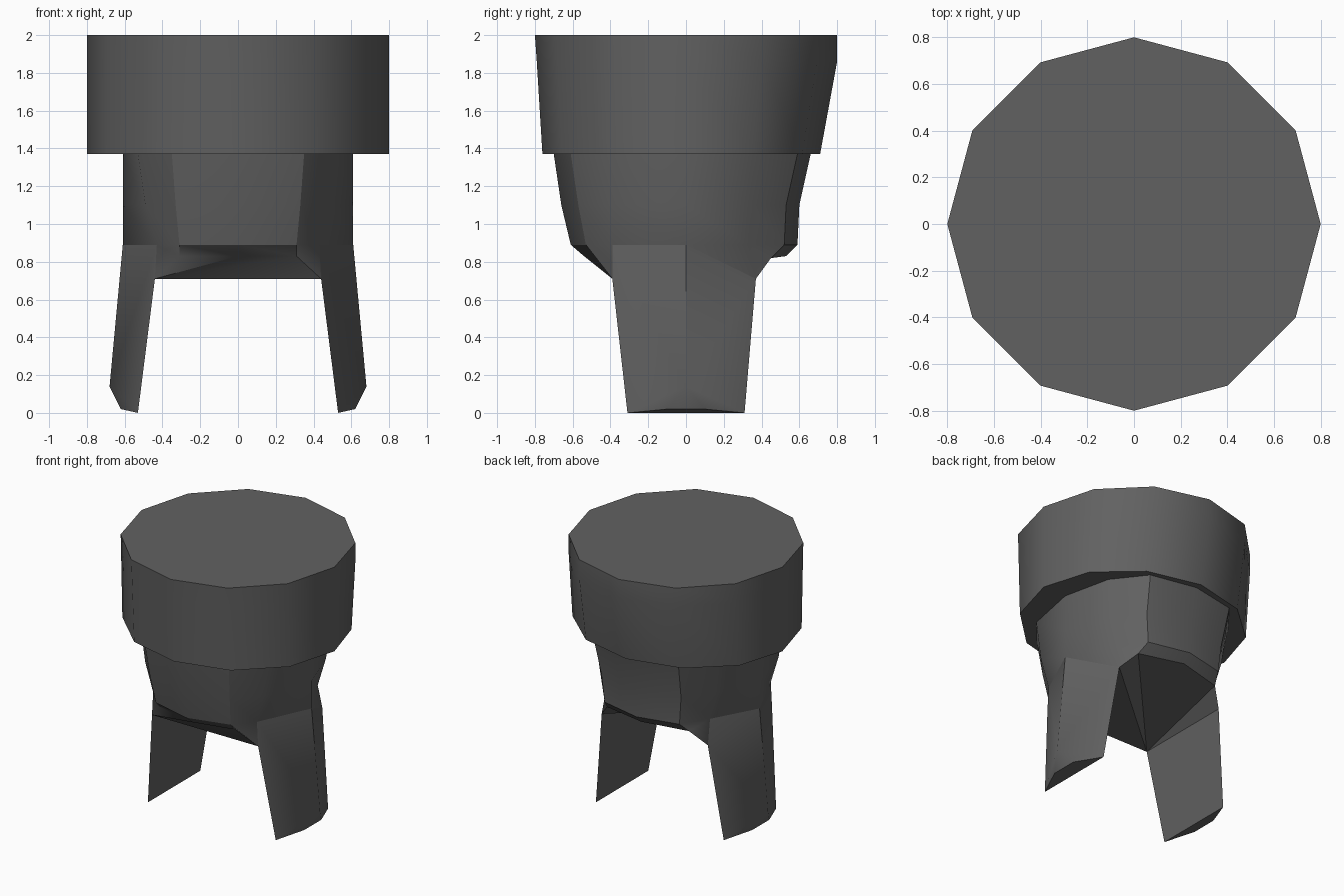
import bpy, bmesh, math

SIDES = 12

cube = bpy.data.objects.get("Cube")
if cube:
    bpy.data.objects.remove(cube, do_unlink=True)

grey = bpy.data.materials.new("dark_grey")
grey.use_nodes = True
colour = (0.12, 0.12, 0.12, 1)
grey.diffuse_color = colour
grey.node_tree.nodes["Principled BSDF"].inputs["Base Color"].default_value = colour


def finish(name, bm):
    """Turn a bmesh into a shaded object."""
    bmesh.ops.recalc_face_normals(bm, faces=bm.faces)
    mesh = bpy.data.meshes.new(name)
    bm.to_mesh(mesh)
    bm.free()
    mesh.materials.append(grey)
    obj = bpy.data.objects.new(name, mesh)
    bpy.context.collection.objects.link(obj)
    bpy.ops.object.select_all(action="DESELECT")
    obj.select_set(True)
    bpy.context.view_layer.objects.active = obj
    bpy.ops.object.shade_smooth_by_angle(angle=math.radians(32))
    return obj


def loft(bm, rings):
    """Skin a list of point rings and return the vertex rings."""
    rows = [[bm.verts.new(p) for p in ring] for ring in rings]
    for a, b in zip(rows, rows[1:]):
        for i in range(SIDES):
            j = (i + 1) % SIDES
            bm.faces.new((a[i], a[j], b[j], b[i]))
    return rows


def drum_ring(z, front, back):
    ring = []
    for i in range(SIDES):
        a = math.tau * i / SIDES
        y = math.sin(a)
        ring.append((0.8 * math.cos(a), y * (back if y > 0 else front), z))
    return ring


def body_ring(side, back, front):
    """Mirror a side point and three points per half into a full ring."""
    def half(points):
        return points + [(-x, y, z) for x, y, z in reversed(points[:-1])]
    sx, sy, sz = side
    return [side] + half(back) + [(-sx, sy, sz)] + half(front)[::-1]


# Wide drum on top, tapering slightly in depth
bm = bmesh.new()
rows = loft(bm, [drum_ring(2, 0.8, 0.8), drum_ring(1.86, 0.79, 0.8),
                 drum_ring(1.37, 0.76, 0.71)])
bm.faces.new(rows[0])
bm.faces.new(rows[-1])
finish("drum", bm)


# Body, flattened at the sides with a bevelled lower rim
def level(z, side, xs, back, front):
    return body_ring((side, 0, z), [(x, y, z) for x, y in zip(xs, back)],
                     [(x, -y, z) for x, y in zip(xs, front)])


lower_rim = body_ring((0.46, 0, 0.71),
                      [(0.44, 0.37, 0.71), (0.34, 0.45, 0.82), (0, 0.53, 0.83)],
                      [(0.44, -0.39, 0.71), (0.31, -0.47, 0.83), (0, -0.54, 0.83)])
bm = bmesh.new()
rows = loft(bm, [
    level(1.37, 0.61, (0.53, 0.35, 0), (0.36, 0.59, 0.66), (0.40, 0.61, 0.70)),
    level(1.10, 0.61, (0.49, 0.33, 0), (0.34, 0.53, 0.60), (0.40, 0.57, 0.66)),
    level(0.89, 0.61, (0.43, 0.31, 0), (0.33, 0.52, 0.59), (0.39, 0.53, 0.61)),
    lower_rim,
])
bm.faces.new(rows[0])
# Underside fans out from the front right corner
rim = rows[-1]
start = 7
for i in range(1, SIDES - 1):
    bm.faces.new((rim[start], rim[(start + i) % SIDES], rim[(start + i + 1) % SIDES]))
finish("body", bm)

# Wedge-shaped legs with a ridge down the outside
leg_points = [(0.61, 0, 0.89), (0.43, -0.39, 0.89), (0.43, 0.33, 0.89),
              (0.44, -0.39, 0.71), (0.44, 0.37, 0.71), (0.68, 0, 0.14),
              (0.62, -0.1, 0.02), (0.62, 0.1, 0.02),
              (0.53, -0.31, 0), (0.53, 0.31, 0)]
for name, s in (("left_leg", 1), ("right_leg", -1)):
    bm = bmesh.new()
    for x, y, z in leg_points:
        bm.verts.new((s * x, y, z))
    bmesh.ops.convex_hull(bm, input=bm.verts)
    finish(name, bm)
